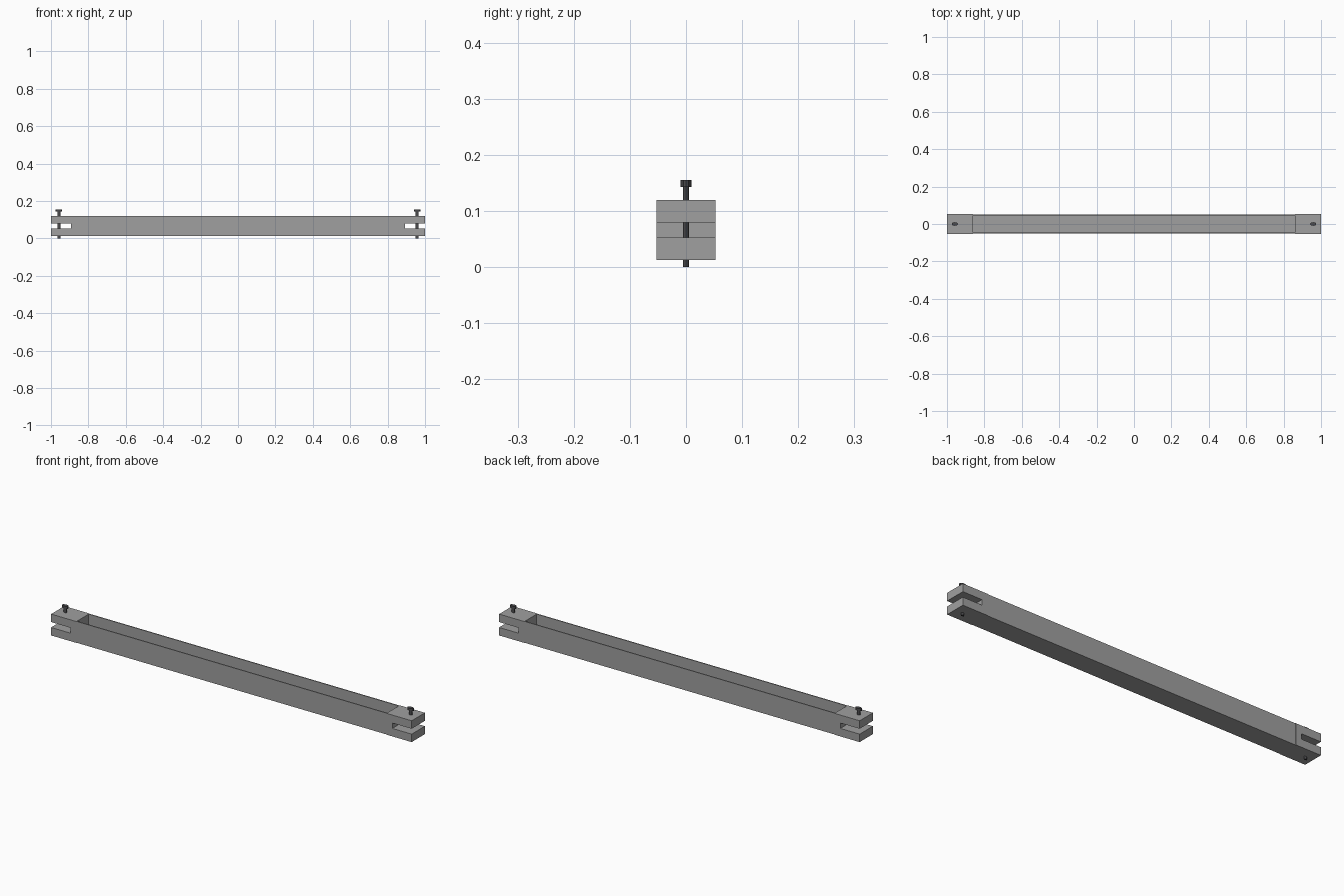
import bpy
import bmesh
from mathutils import Matrix, Vector

cube = bpy.data.objects.get("Cube")
if cube:
    bpy.data.objects.remove(cube, do_unlink=True)


def material(name, color):
    mat = bpy.data.materials.new(name)
    mat.use_nodes = True
    mat.diffuse_color = color
    mat.node_tree.nodes["Principled BSDF"].inputs["Base Color"].default_value = color
    return mat


steel = material("grey steel", (0.35, 0.35, 0.35, 1))
dark = material("dark bolt metal", (0.07, 0.07, 0.075, 1))


def finish(name, bm, mat):
    bmesh.ops.recalc_face_normals(bm, faces=bm.faces)
    mesh = bpy.data.meshes.new(name)
    bm.to_mesh(mesh)
    bm.free()
    mesh.materials.append(mat)
    obj = bpy.data.objects.new(name, mesh)
    bpy.context.collection.objects.link(obj)
    return obj


def extrude_profile(name, points, direction, mat):
    """Solid made by sweeping a closed outline along a straight direction."""
    bm = bmesh.new()
    face = bm.faces.new([bm.verts.new(p) for p in points])
    swept = bmesh.ops.extrude_face_region(bm, geom=[face])["geom"]
    verts = [v for v in swept if isinstance(v, bmesh.types.BMVert)]
    bmesh.ops.translate(bm, verts=verts, vec=Vector(direction))
    if face.is_valid and len(bm.faces) == len(points) + 1:
        bm.faces.new(face.verts)
    return finish(name, bm, mat)


BOTTOM, TOP = 0.013, 0.12
SLOT_LOW, SLOT_HIGH = 0.053, 0.08
HALF, INNER, BLOCK, SLOT = 0.0525, 0.86, 1.0, 0.893
CHANNEL, WALL = 0.0505, 0.005

# Open-topped channel between the two end blocks
floor = BOTTOM + WALL
inside = CHANNEL - WALL
outline = [(-CHANNEL, BOTTOM), (CHANNEL, BOTTOM), (CHANNEL, TOP), (inside, TOP),
           (inside, floor), (-inside, floor), (-inside, TOP), (-CHANNEL, TOP)]
extrude_profile("channel", [(-INNER, y, z) for y, z in outline], (2 * INNER, 0, 0), steel)

# Forked end blocks with a clamping bolt through each
fork = [(INNER, BOTTOM), (BLOCK, BOTTOM), (BLOCK, SLOT_LOW), (SLOT, SLOT_LOW),
        (SLOT, SLOT_HIGH), (BLOCK, SLOT_HIGH), (BLOCK, TOP), (INNER, TOP)]


def cylinder(bm, x, half_x, half_y, low, high):
    matrix = (Matrix.Translation((x, 0, (low + high) / 2))
              @ Matrix.Diagonal((half_x, half_y, high - low, 1)))
    bmesh.ops.create_cone(bm, cap_ends=True, segments=12, radius1=1, radius2=1,
                          depth=1, matrix=matrix)


for side, label in ((1, "left"), (-1, "right")):
    extrude_profile(label + "_end_block", [(side * x, -HALF, z) for x, z in fork],
                    (0, 2 * HALF, 0), steel)
    bm = bmesh.new()
    cylinder(bm, side * 0.958, 0.008, 0.005, 0, 0.144)
    cylinder(bm, side * 0.958, 0.017, 0.0095, 0.143, 0.155)
    finish(label + "_bolt", bm, dark)
